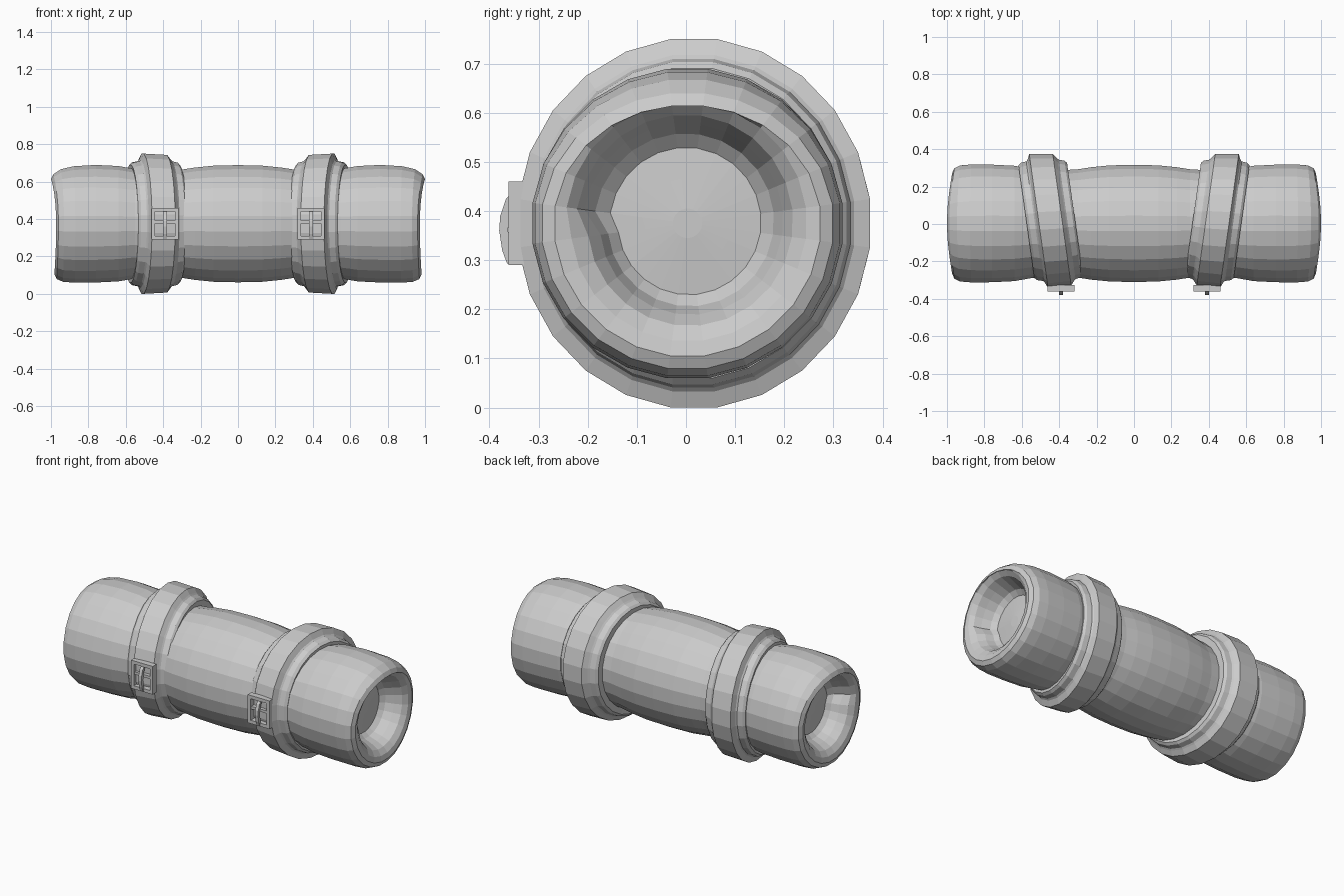
import bpy, math
from math import sin, cos, pi, radians

if "Cube" in bpy.data.objects:
    bpy.data.objects.remove(bpy.data.objects["Cube"])

N = 24          # sides of all round parts
CZ = 0.375      # height of the roll axis


def make_object(name, verts, faces):
    me = bpy.data.meshes.new(name)
    me.from_pydata(verts, [], faces)
    me.update()
    ob = bpy.data.objects.new(name, me)
    bpy.context.collection.objects.link(ob)
    return ob


def lathe(name, rings, place, closed=False):
    """Sweep rings around the x axis; place(ring, angle) gives each point."""
    verts = [place(p, 2 * pi * (j + 0.5) / N) for p in rings for j in range(N)]
    m = len(rings)
    faces = []
    for i in range(m if closed else m - 1):
        for j in range(N):
            a, b, k = i * N, ((i + 1) % m) * N, (j + 1) % N
            faces.append((a + j, b + j, b + k, a + k))
    if not closed:
        faces += [tuple(range(N)), tuple(range(m * N - 1, (m - 1) * N - 1, -1))]
    return make_object(name, verts, faces)


# Rolled body: (x, radius, end weight, spiral weight)
half = [(0, .316, 0, 0), (.13, .313, 0, 0), (.23, .303, 0, 0), (.30, .292, 0, 0),
        (.42, .285, 0, 0), (.55, .295, 0, 0), (.64, .311, 0, 0), (.76, .317, 0, 0),
        (.87, .318, .25, 0), (.93, .313, .6, 0), (.96, .298, 1, 0), (.972, .272, 1, 0),
        (.966, .243, .9, .3), (.945, .215, .7, .7), (.905, .195, .4, 1),
        (.86, .176, 0, .8), (.835, .15, 0, .5), (.84, .09, 0, .2), (.845, .03, 0, 0)]
rings = [(-x, r, e, s) for x, r, e, s in reversed(half[1:])] + half


def body_point(p, a):
    x, r, e, s = p
    top, bottom = max(0, cos(a)) ** 2, max(0, -cos(a)) ** 2
    dx = e * (.028 * top + .010 * bottom)
    if r > .25:
        r -= .032 * e * top
    # rolled-up spiral: the hole steps in at the front side
    turn = ((a - 1.5 * pi) % (2 * pi)) / (2 * pi)
    r += s * .035 * (.5 - turn)
    return (math.copysign(abs(x) + dx, x), r * sin(a) + .003, CZ + r * cos(a))


lathe("rolled_body", rings, body_point)

# Strap cross-section: (offset along roll, radius)
strap = [(-.128, .27), (-.132, .318), (-.118, .331), (-.088, .337), (-.080, .345),
         (-.066, .378), (.060, .371), (.080, .345), (.088, .337), (.118, .329),
         (.130, .316), (.126, .27)]
TILT = radians(8)


def add_strap(side):
    def strap_point(p, a):
        u, r = p
        y = r * .965 * sin(a) + .018
        # tilted so that the front sits closer to the middle
        x = -.442 + u * cos(TILT) - y * sin(TILT)
        y = y * cos(TILT) + u * sin(TILT) * .4 + .002
        return (-side * x, y, CZ + r * cos(a))
    return lathe("strap_left" if side < 0 else "strap_right", strap, strap_point, True)


def box(verts, faces, x0, x1, y0, y1, z0, z1):
    b = len(verts)
    verts += [(x, y, z) for x in (x0, x1) for y in (y0, y1) for z in (z0, z1)]
    faces += [tuple(b + i for i in f) for f in
              ((0, 1, 3, 2), (4, 6, 7, 5), (0, 4, 5, 1), (2, 3, 7, 6), (0, 2, 6, 4), (1, 5, 7, 3))]


def add_buckle(side):
    cx, tag = side * .39, "left" if side < 0 else "right"
    v, f = [], []
    y0, y1, z0, z1 = -.361, -.325, .290, .460
    # outer frame and centre bar
    for s in (-1, 1):
        xs = sorted((cx + s * .073, cx + s * .053))
        box(v, f, *xs, y0, y1, z0, z1)
    box(v, f, cx - .053, cx + .053, y0, y1, z0, z0 + .02)
    box(v, f, cx - .053, cx + .053, y0, y1, z1 - .02, z1)
    box(v, f, cx - .053, cx + .053, y0 + .006, y1, .376, .392)
    make_object("buckle_frame_" + tag, v, f)
    # curved prong
    path = [(-.364, .293), (-.374, .32), (-.380, .36), (-.378, .39), (-.366, .425), (-.350, .442)]
    v, f = [], []
    for y, z in path:
        v += [(cx - .01, y, z), (cx + .01, y, z), (cx + .01, y + .018, z), (cx - .01, y + .018, z)]
    for i in range(len(path) - 1):
        for j in range(4):
            f.append((4 * i + j, 4 * i + (j + 1) % 4, 4 * i + 4 + (j + 1) % 4, 4 * i + 4 + j))
    n = 4 * len(path)
    f += [(3, 2, 1, 0), (n - 4, n - 3, n - 2, n - 1)]
    make_object("buckle_prong_" + tag, v, f)


for side in (-1, 1):
    add_strap(side)
    add_buckle(side)

# consistent outward normals
import bmesh
for ob in bpy.data.objects:
    bm = bmesh.new()
    bm.from_mesh(ob.data)
    bmesh.ops.recalc_face_normals(bm, faces=bm.faces)
    bm.to_mesh(ob.data)
    bm.free()
